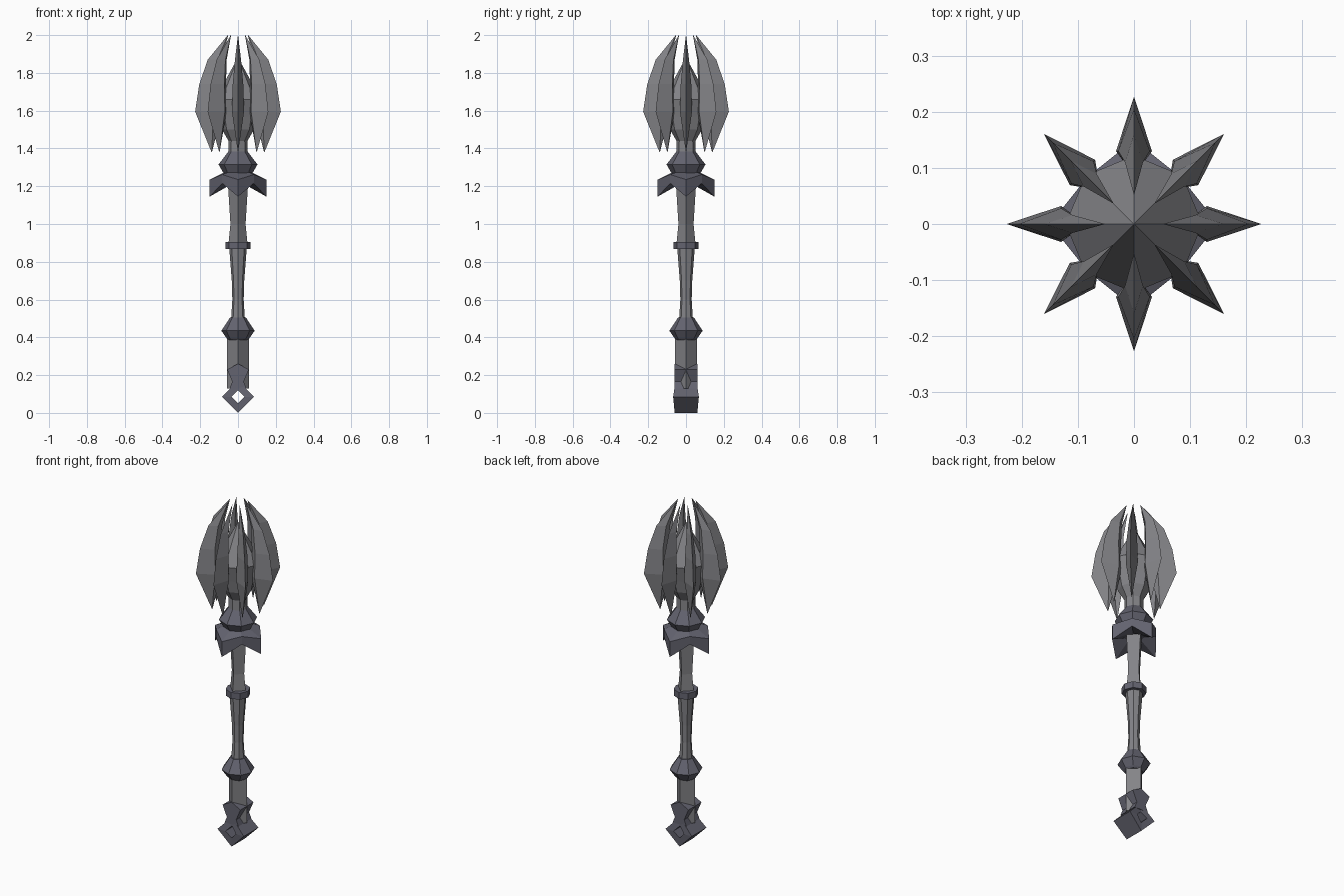
import bpy, bmesh, math

if "Cube" in bpy.data.objects:
    bpy.data.objects.remove(bpy.data.objects["Cube"])


def material(name, rgb):
    m = bpy.data.materials.new(name)
    m.diffuse_color = (*rgb, 1)
    m.use_nodes = True
    m.node_tree.nodes["Principled BSDF"].inputs["Base Color"].default_value = m.diffuse_color
    return m


STEEL = material("grey steel", (0.23, 0.23, 0.245))
DARK = material("dark blue iron", (0.125, 0.125, 0.16))


def loft(name, loops, mat, cyclic=False):
    """Join equal-length loops of points with faces; cap the ends unless cyclic."""
    bm = bmesh.new()
    rings = [[bm.verts.new(p) for p in loop] for loop in loops]
    pairs = list(zip(rings, rings[1:]))
    if cyclic:
        pairs.append((rings[-1], rings[0]))
    for a, b in pairs:
        n = len(a)
        for i in range(n):
            j = (i + 1) % n
            bm.faces.new((a[i], a[j], b[j], b[i]))
    if not cyclic:
        bm.faces.new(rings[0])
        bm.faces.new(rings[-1])
    bmesh.ops.remove_doubles(bm, verts=bm.verts, dist=1e-5)
    bmesh.ops.recalc_face_normals(bm, faces=bm.faces)
    me = bpy.data.meshes.new(name)
    bm.to_mesh(me)
    bm.free()
    me.materials.append(mat)
    ob = bpy.data.objects.new(name, me)
    bpy.context.collection.objects.link(ob)
    return ob


def ring(r, z, n):
    return [(r * math.cos(math.tau * i / n), r * math.sin(math.tau * i / n), z) for i in range(n)]


def lathe(name, profile, n, mat):
    return loft(name, [ring(r, z, n) for r, z in profile], mat)


# Shaft sections: square lower handle and upper shaft, octagonal middle grip
lathe("lower_handle", [(.057, .13), (.057, .42)], 4, STEEL)
lathe("middle_grip", [(.038, .47), (.03, .60), (.033, .70), (.047, .88)], 8, STEEL)
lathe("upper_shaft", [(.052, .88), (.04, 1.0), (.055, 1.24)], 4, STEEL)

# Collars and ring
lathe("lower_collar", [(.05, .385), (.06, .395), (.088, .435), (.042, .505)], 8, DARK)
lathe("grip_ring", [(.066, .868), (.066, .905)], 8, DARK)
lathe("upper_collar", [(.06, 1.24), (.103, 1.315), (.05, 1.385)], 8, DARK)

# Guard with four drooping prow-shaped corners
def star(r_corner, z_corner, r_mid, z_mid):
    corner, mid = ring(r_corner, z_corner, 8), ring(r_mid, z_mid, 8)
    return [corner[i] if i % 2 == 0 else mid[i] for i in range(8)]


loft("guard", [star(.05, 1.21, .05, 1.21), star(.15, 1.145, .118, 1.215),
               star(.15, 1.235, .118, 1.262), star(.07, 1.275, .07, 1.275)], DARK)

# Head: neck and faceted core
lathe("neck", [(.052, 1.36), (.05, 1.46)], 8, STEEL)
lathe("head_core", [(.05, 1.44), (.085, 1.50), (.1, 1.57), (.122, 1.66), (.001, 1.88)], 8, STEEL)

# Eight curved blades: (z, inner, middle, outer radius, half thickness)
STATIONS = [(1.38, .138, .139, .14, .0005), (1.595, .085, .13, .227, .032),
            (1.74, .09, .13, .205, .028), (1.87, .085, .11, .16, .016),
            (2.0, .052, .053, .054, .0005)]
for k in range(8):
    loops = [[(o, 0, z), (m, w, z), (i, 0, z), (m, -w, z)] for z, i, m, o, w in STATIONS]
    blade = loft("blade_%d" % (k + 1), loops, STEEL)
    blade.rotation_euler.z = k * math.tau / 8

# Pommel clamp: waisted profile extruded front to back
CLAMP = [(0, .26), (.058, .23), (.03, .165), (.045, .13), (-.045, .13), (-.03, .165), (-.058, .23)]
loft("pommel_clamp", [[(x, y, z) for x, z in CLAMP] for y in (-.06, .06)], DARK)

# Pommel: diamond with a square hole through it, bulging slightly at its sides
def diamond(s, side):
    zc = .085
    depths = (.068, .055, .068, .06)
    corners = ((s, zc), (0, zc + s), (-s, zc), (0, zc - s))
    return [(x, side * d, z) for (x, z), d in zip(corners, depths)]


loft("pommel_diamond", [diamond(.085, -1), diamond(.085, 1), diamond(.034, 1), diamond(.034, -1)],
     DARK, cyclic=True)
